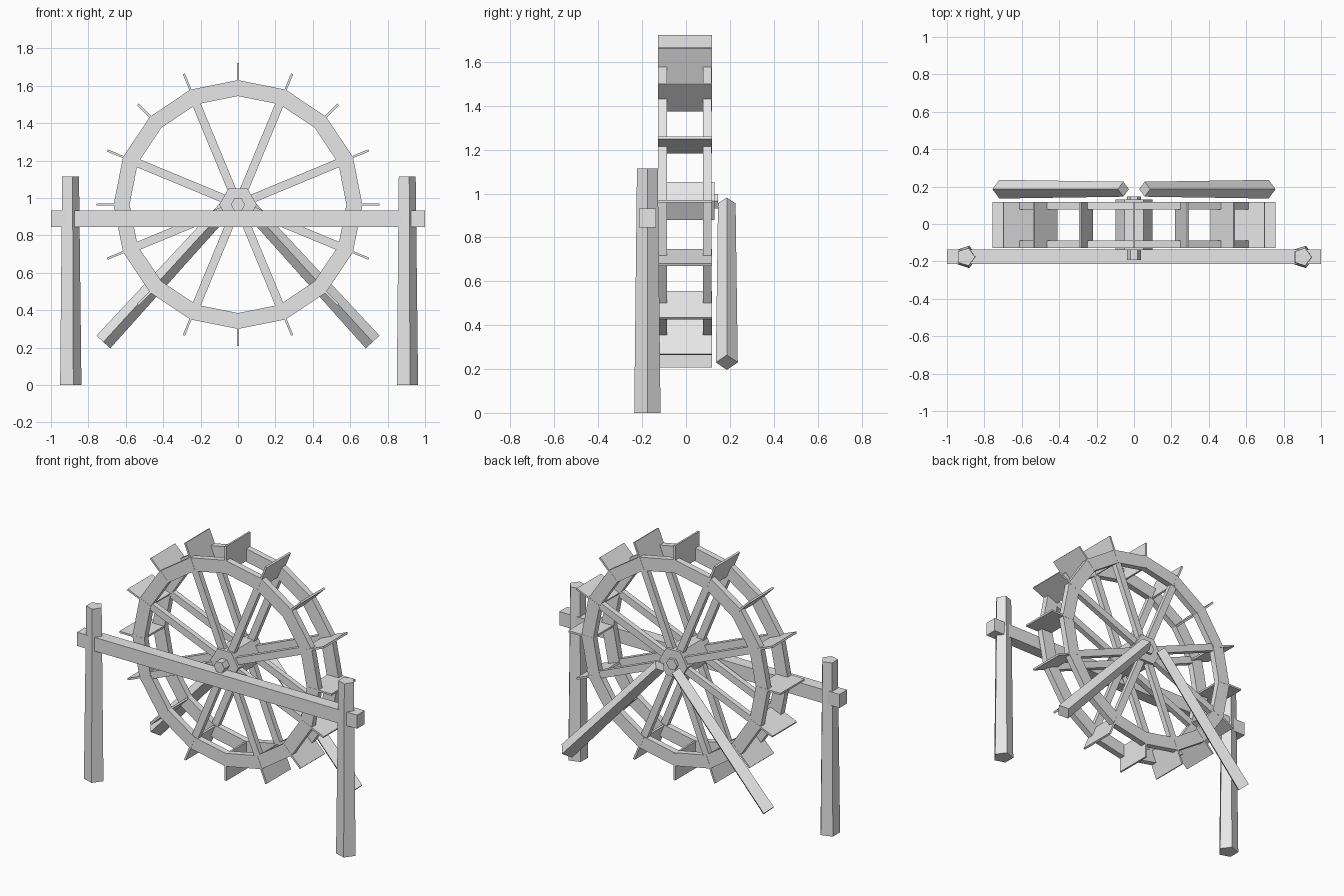
import bpy, bmesh, math
from mathutils import Vector, Matrix

if "Cube" in bpy.data.objects:
    bpy.data.objects.remove(bpy.data.objects["Cube"])

CENTRE = Vector((0, -0.005, 0.965))   # wheel hub centre
SIDES = 16

wood = bpy.data.materials.new("plain_grey")
wood.diffuse_color = (0.8, 0.8, 0.8, 1)
wood.use_nodes = True
wood.node_tree.nodes["Principled BSDF"].inputs["Base Color"].default_value = wood.diffuse_color


def finish(name, bm):
    bmesh.ops.recalc_face_normals(bm, faces=bm.faces)
    me = bpy.data.meshes.new(name)
    bm.to_mesh(me)
    bm.free()
    me.materials.append(wood)
    ob = bpy.data.objects.new(name, me)
    bpy.context.collection.objects.link(ob)
    return ob


def add_box(bm, size, matrix):
    bmesh.ops.create_cube(bm, size=1, matrix=matrix @ Matrix.Diagonal((*size, 1)))


def prism(name, a, b, r1, r2, n, ref):
    """Tapered n-sided bar from a to b; the first corner points along ref."""
    a, b = Vector(a), Vector(b)
    axis = (b - a).normalized()
    u = Vector(ref)
    u = (u - axis * u.dot(axis)).normalized()
    v = axis.cross(u)
    bm = bmesh.new()
    loops = []
    for p, r in ((a, r1), (b, r2)):
        angles = [2 * math.pi * i / n for i in range(n)]
        loops.append([bm.verts.new(p + r * (u * math.cos(t) + v * math.sin(t))) for t in angles])
    for loop in loops:
        bm.faces.new(loop)
    for i in range(n):
        j = (i + 1) % n
        bm.faces.new((loops[0][i], loops[0][j], loops[1][j], loops[1][i]))
    return finish(name, bm)


def radial(angle, r, y=0):
    """Frame whose x axis points outwards from the hub at the given angle."""
    return (Matrix.Translation(CENTRE) @ Matrix.Rotation(-angle, 4, 'Y')
            @ Matrix.Translation((r, y, 0)))


def rim(name, y0, y1, r_in, r_out):
    bm = bmesh.new()
    rows = []
    for i in range(SIDES):
        m = radial(2 * math.pi * i / SIDES, 0)
        rows.append([bm.verts.new(m @ Vector((r, y, 0)))
                     for r, y in ((r_in, y0), (r_out, y0), (r_out, y1), (r_in, y1))])
    for i in range(SIDES):
        p, q = rows[i], rows[(i + 1) % SIDES]
        for k in range(4):
            l = (k + 1) % 4
            bm.faces.new((p[k], p[l], q[l], q[k]))
    finish(name, bm)


# Two rims, each with eight spokes
for side, s in (("front", -1), ("back", 1)):
    rim(side + "_rim", s * 0.082, s * 0.122, 0.58, 0.665)
    bm = bmesh.new()
    for i in range(8):
        add_box(bm, (0.53, 0.034, 0.045), radial(math.pi * (i + 0.5) / 4, 0.325, s * 0.102))
    finish(side + "_spokes", bm)

# Paddles between the rims
bm = bmesh.new()
for i in range(SIDES):
    add_box(bm, (0.172, 0.246, 0.012), radial(2 * math.pi * i / SIDES, 0.671))
finish("paddles", bm)

# Hub and axle
prism("hub", (0, -0.14, 0.965), (0, 0.13, 0.965), 0.1, 0.1, 6, (1, 0, 0))
prism("axle", (0, -0.193, 0.965), (0, 0.147, 0.965), 0.038, 0.038, 6, (1, 0, 0))

# Front support: crossbeam through two five-sided posts
bm = bmesh.new()
add_box(bm, (2, 0.078, 0.088), Matrix.Translation((0, -0.175, 0.888)))
finish("crossbeam", bm)
for side, s in (("left", -1), ("right", 1)):
    prism(side + "_post", (s * 0.9, -0.176, 0), (s * 0.9, -0.176, 1.115), 0.063, 0.05, 5, (1, 0, 0))
    # Back diagonal braces, square bars on edge
    prism(side + "_brace", (s * 0.72, 0.186, 0.23), (s * 0.057, 0.186, 0.955), 0.05, 0.04, 4, (0, 1, 0))
